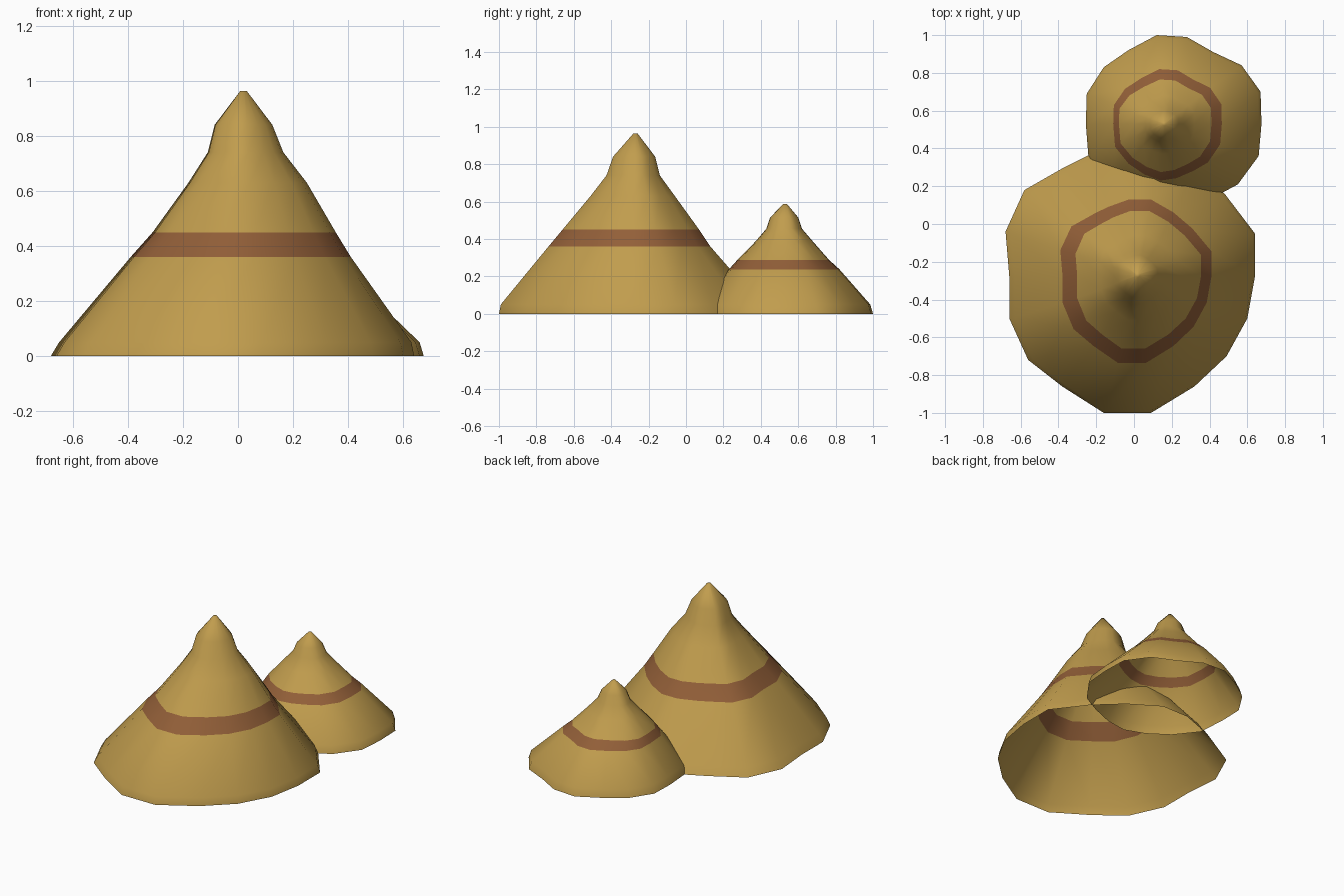
import bpy, bmesh

def material(name, rgb):
    m = bpy.data.materials.new(name)
    m.diffuse_color = (*rgb, 1)
    return m

straw = material("straw", (0.53, 0.335, 0.075))
band_mat = material("brown band", (0.29, 0.115, 0.04))

def haystack(name, peak, rim, levels, band):
    """Open shell: the rim outline shrinks towards the peak.
    Each level is (z, left, right, front, back) reach from the peak."""
    px, py = peak
    base = levels[0]
    bm = bmesh.new()
    rings = []
    for lv in levels:
        ring = []
        for x, y in rim:
            dx, dy = x - px, y - py
            i = 1 if dx < 0 else 2
            j = 3 if dy < 0 else 4
            ring.append(bm.verts.new((px + dx * lv[i] / base[i],
                                      py + dy * lv[j] / base[j], lv[0])))
        rings.append(ring)
    n = len(rim)
    for k in range(len(rings) - 1):
        a, b = rings[k], rings[k + 1]
        for i in range(n):
            j = (i + 1) % n
            f = bm.faces.new((a[i], a[j], b[j], b[i]))
            f.material_index = 1 if k == band else 0
            f.smooth = True
    f = bm.faces.new(rings[-1])
    f.smooth = True
    me = bpy.data.meshes.new(name)
    bm.to_mesh(me)
    bm.free()
    me.materials.append(straw)
    me.materials.append(band_mat)
    ob = bpy.data.objects.new(name, me)
    bpy.context.collection.objects.link(ob)

# Large stack in front
haystack("large_haystack", (0.02, -0.27),
         [(-.16, -1), (.09, -1), (.32, -.86), (.49, -.70), (.60, -.50), (.64, -.28),
          (.64, -.05), (.48, .16), (.32, .31), (.13, .43), (-.06, .43), (-.25, .36),
          (-.37, .30), (-.58, .18), (-.68, -.04), (-.66, -.28), (-.66, -.50),
          (-.56, -.72), (-.38, -.86)],
         [(0, .70, .62, .73, .70), (.05, .67, .61, .72, .67), (.36, .41, .39, .465, .40),
          (.45, .33, .335, .39, .34), (.63, .20, .23, .24, .21), (.74, .13, .145, .155, .13),
          (.84, .105, .105, .12, .105), (.963, .012, .012, .012, .012)], 2)

# Small stack behind
haystack("small_haystack", (0.16, 0.53),
         [(.12, 1), (-.03, .92), (-.16, .83), (-.25, .69), (-.255, .53), (-.24, .34),
          (-.13, .20), (0, .11), (.13, .06), (.27, .08), (.42, .14), (.55, .21),
          (.66, .36), (.675, .53), (.67, .70), (.57, .84), (.42, .91), (.28, .99)][::-1],
         [(0, .415, .515, .47, .47), (.05, .40, .50, .455, .455), (.238, .27, .305, .30, .29),
          (.288, .24, .25, .255, .235), (.385, .16, .16, .16, .15), (.455, .10, .10, .10, .09),
          (.515, .075, .075, .08, .07), (.587, .01, .01, .01, .01)], 2)
